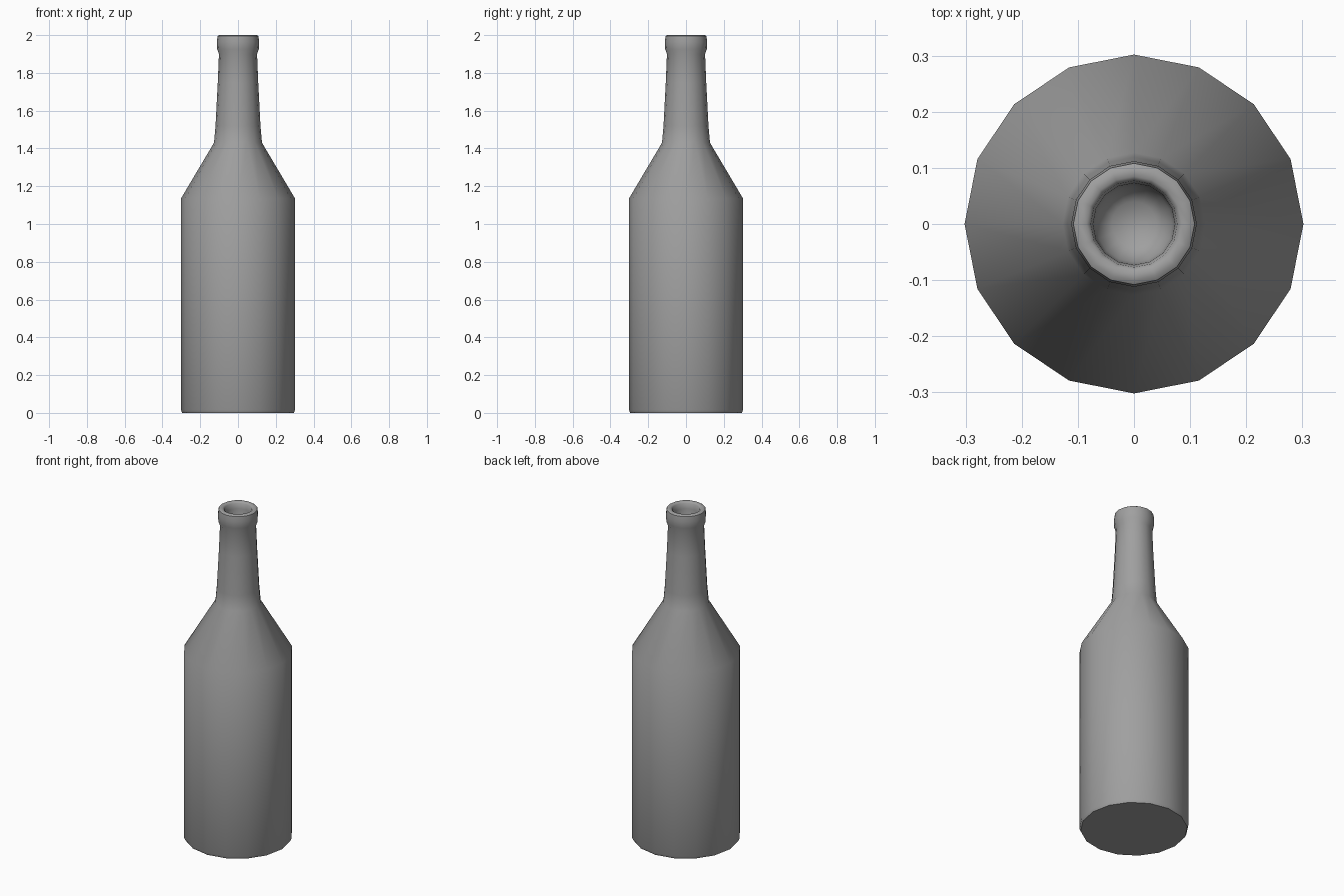
import bpy
import bmesh
from math import cos, sin, tau, radians

cube = bpy.data.objects.get("Cube")
if cube:
    bpy.data.objects.remove(cube, do_unlink=True)

SIDES = 16

# One plain grey for the whole bottle
grey = bpy.data.materials.new("bottle_grey")
grey.use_nodes = True
colour = (0.35, 0.35, 0.35, 1)
grey.diffuse_color = colour
grey.node_tree.nodes["Principled BSDF"].inputs["Base Color"].default_value = colour


def lathe(name, profile, material):
    """Spin a (radius, height) profile into a closed solid."""
    bm = bmesh.new()
    rings = [[bm.verts.new((r * cos(tau * i / SIDES), r * sin(tau * i / SIDES), z))
              for i in range(SIDES)] for r, z in profile]
    for low, high in zip(rings, rings[1:]):
        for i in range(SIDES):
            j = (i + 1) % SIDES
            bm.faces.new((low[i], low[j], high[j], high[i]))
    bm.faces.new(rings[0][::-1])
    bm.faces.new(rings[-1])
    mesh = bpy.data.meshes.new(name)
    bm.to_mesh(mesh)
    bm.free()
    mesh.materials.append(material)
    obj = bpy.data.objects.new(name, mesh)
    bpy.context.collection.objects.link(obj)
    bpy.ops.object.select_all(action='DESELECT')
    obj.select_set(True)
    bpy.context.view_layer.objects.active = obj
    bpy.ops.object.shade_smooth_by_angle(angle=radians(50))
    return obj


bottle_profile = [
    (0.295, 0.0), (0.302, 0.015),                       # base edge
    (0.302, 1.135), (0.127, 1.43),                      # body and shoulder
    (0.119, 1.52), (0.107, 1.75), (0.101, 1.9),         # neck
    (0.11, 1.925), (0.112, 1.965), (0.108, 1.995),      # lip
    (0.1, 2.0), (0.085, 2.0), (0.077, 1.992),           # rim
    (0.073, 1.96), (0.068, 1.83), (0.04, 1.8),          # mouth
]
lathe("bottle", bottle_profile, grey)
